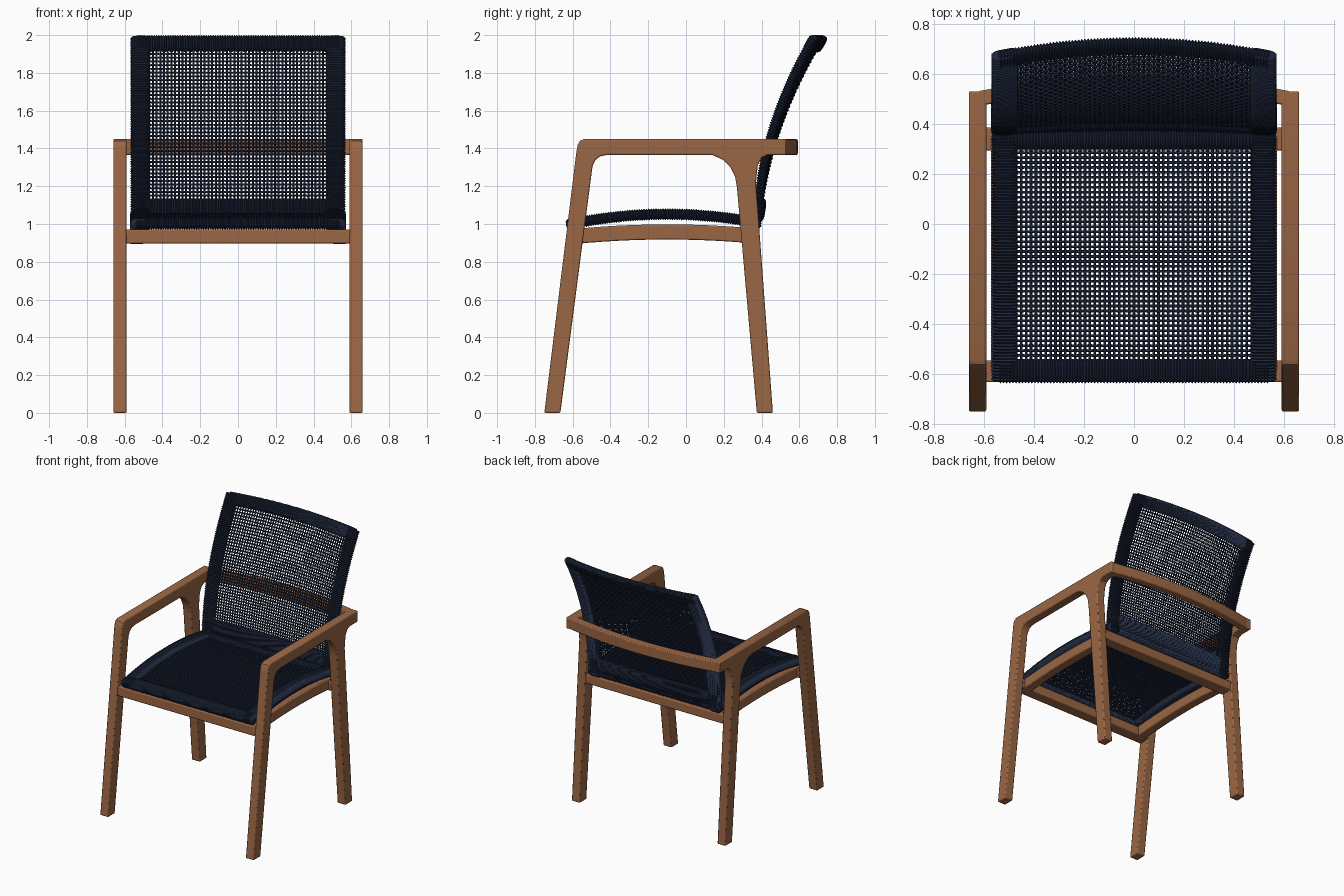
import bpy, bmesh, math
from mathutils import Vector

if "Cube" in bpy.data.objects:
    bpy.data.objects.remove(bpy.data.objects["Cube"])


def material(name, rgb):
    m = bpy.data.materials.new(name)
    m.use_nodes = True
    m.diffuse_color = (*rgb, 1)
    bsdf = m.node_tree.nodes["Principled BSDF"]
    bsdf.inputs["Base Color"].default_value = (*rgb, 1)
    bsdf.inputs["Roughness"].default_value = 0.6
    return m


WOOD = material("warm wood", (0.33, 0.135, 0.058))
CORD = material("navy cord", (0.013, 0.02, 0.045))


def finish(bm, name, mat, angle):
    bmesh.ops.recalc_face_normals(bm, faces=bm.faces)
    mesh = bpy.data.meshes.new(name)
    bm.to_mesh(mesh)
    bm.free()
    mesh.materials.append(mat)
    ob = bpy.data.objects.new(name, mesh)
    bpy.context.collection.objects.link(ob)
    bpy.ops.object.select_all(action='DESELECT')
    ob.select_set(True)
    bpy.context.view_layer.objects.active = ob
    bpy.ops.object.shade_smooth_by_angle(angle=math.radians(angle))
    return ob


def slab(name, outline, place, low, high):
    """Extrude a flat outline; place(a, b, depth) gives the 3D point."""
    bm = bmesh.new()
    caps = [[bm.verts.new(place(a, b, d)) for a, b in outline] for d in (low, high)]
    for cap in caps:
        bm.faces.new(cap)
    n = len(outline)
    for i in range(n):
        j = (i + 1) % n
        bm.faces.new((caps[0][i], caps[0][j], caps[1][j], caps[1][i]))
    ob = finish(bm, name, WOOD, 30)
    bev = ob.modifiers.new("soft edges", 'BEVEL')
    bev.width = 0.007
    bev.segments = 2
    bev.angle_limit = math.radians(40)
    return ob


def tube(bm, rings):
    """Skin a list of point rings into a closed tube."""
    loops = [[bm.verts.new(p) for p in ring] for ring in rings]
    n = len(loops[0])
    for a, b in zip(loops, loops[1:]):
        for i in range(n):
            j = (i + 1) % n
            bm.faces.new((a[i], a[j], b[j], b[i]))
    bm.faces.new(loops[0])
    bm.faces.new(loops[-1])


# Curved surfaces of the two woven panels: u runs across, v runs along
def seat_surface(u, v):
    return Vector((u, v, 1.052 - 0.2 * (v + 0.1) ** 2))


def back_surface(u, v):
    t = max(v - 0.98, 0)
    bulge = 0.06 * math.sqrt(t) * (1 - (u / 0.57) ** 2)
    return Vector((u, 0.375 + 0.29 * t * t + bulge, v))


def frame(surface, u, v):
    e = 0.005
    du = (surface(u + e, v) - surface(u - e, v)).normalized()
    dv = (surface(u, v + e) - surface(u, v - e)).normalized()
    return surface(u, v), du, dv, du.cross(dv).normalized()


def wrapped_border(bm, surface, start, end, half_w, half_t):
    """Flat-oval bar wound with cord, from (u, v) start to end."""
    pitch, steps, sides = 0.0125, 4, 14
    along_u = start[1] == end[1]
    length = math.dist(start, end)
    count = round(length / pitch) * steps
    rings = []
    for i in range(count + 1):
        f = i / count
        u, v = (a + (b - a) * f for a, b in zip(start, end))
        p, du, dv, nrm = frame(surface, u, v)
        across = dv if along_u else du
        dip = 0.007 * (0.5 + 0.5 * math.cos(2 * math.pi * i / steps))
        ring = []
        for k in range(sides):
            a = 2 * math.pi * k / sides
            c, s = math.cos(a), math.sin(a)
            w = math.copysign(abs(c) ** 0.55, c) * (half_w - dip)
            h = math.copysign(abs(s) ** 0.7, s) * (half_t - dip)
            ring.append(p + across * w + nrm * h)
        rings.append(ring)
    tube(bm, rings)


def weave(name, surface, u0, u1, v0, v1):
    """Over-and-under grid of thin cords."""
    gap, radius, lift, sides = 0.0196, 0.0053, 0.0045, 6
    nu, nv = round((u1 - u0) / gap), round((v1 - v0) / gap)
    grid = [[frame(surface, u0 + (u1 - u0) * i / nu, v0 + (v1 - v0) * j / nv)
             for j in range(nv + 1)] for i in range(nu + 1)]

    def ring(i, j, sign, side):
        p, nrm = grid[i][j][0], grid[i][j][3]
        c = p + nrm * lift * sign * (-1) ** (i + j)
        return [c + (side * math.cos(a) + nrm * math.sin(a)) * radius
                for a in (2 * math.pi * k / sides for k in range(sides))]

    bm = bmesh.new()
    for i in range(nu + 1):
        tube(bm, [ring(i, j, 1, grid[i][j][1]) for j in range(nv + 1)])
    for j in range(nv + 1):
        tube(bm, [ring(i, j, -1, grid[i][j][2]) for i in range(nu + 1)])
    finish(bm, name, CORD, 70)


# Side frames: front leg, armrest and flared back leg in one outline
side_outline = [
    (-0.75, 0), (-0.58, 1.385), (-0.573, 1.42), (-0.562, 1.44), (-0.54, 1.45),
    (0.53, 1.45), (0.53, 1.365), (0.43, 1.365), (0.4, 1.35), (0.38, 1.31),
    (0.37, 1.22), (0.46, 0), (0.375, 0), (0.27, 1.19), (0.26, 1.25),
    (0.235, 1.3), (0.195, 1.34), (0.14, 1.365), (-0.42, 1.365),
    (-0.455, 1.358), (-0.48, 1.338), (-0.495, 1.305), (-0.665, 0)]


def along_x(y, z, x):
    return (x, y, z)


for side, label in ((1, "left"), (-1, "right")):
    slab(label + "_leg_and_arm_frame", side_outline, along_x, side * 0.59, side * 0.66)

    # Arched side rail under the seat
    ys = [-0.6 + 0.95 * i / 12 for i in range(13)]
    arch = [(y, 0.998 - 0.1 * (y + 0.1) ** 2) for y in ys]
    arch += [(y, z - 0.08) for y, z in reversed(arch)]
    slab(label + "_seat_rail", arch, along_x, side * 0.5, side * 0.572)

# Front and back seat rails
for name, y0, y1 in (("front_seat_rail", -0.632, -0.545), ("back_seat_rail", 0.293, 0.385)):
    slab(name, [(y0, 0.897), (y1, 0.9), (y1, 0.972), (y0, 0.972)], along_x, -0.595, 0.595)

# Bowed rail joining the armrests behind the backrest
xs = [-0.625 + 1.25 * i / 20 for i in range(21)]
bow = [(x, 0.53 + 0.062 * (1 - (x / 0.625) ** 2)) for x in xs]
bow += [(x, y - 0.06) for x, y in reversed(bow)]
slab("back_arm_rail", bow, lambda x, y, z: (x, y, z), 1.366, 1.449)

# Cord-wrapped borders
bm = bmesh.new()
for s in (-1, 1):
    wrapped_border(bm, seat_surface, (s * 0.517, -0.625), (s * 0.517, 0.395), 0.054, 0.032)
for v in (-0.588, 0.348):
    wrapped_border(bm, seat_surface, (-0.54, v), (0.54, v), 0.049, 0.032)
finish(bm, "seat_border", CORD, 75)

bm = bmesh.new()
for s in (-1, 1):
    wrapped_border(bm, back_surface, (s * 0.517, 0.985), (s * 0.517, 1.988), 0.054, 0.025)
for v, half in ((1.075, 0.062), (1.955, 0.048)):
    wrapped_border(bm, back_surface, (-0.54, v), (0.54, v), half, 0.025)
finish(bm, "backrest_border", CORD, 75)

# Woven panels
weave("seat_weave", seat_surface, -0.47, 0.47, -0.545, 0.305)
weave("backrest_weave", back_surface, -0.47, 0.47, 1.13, 1.92)
